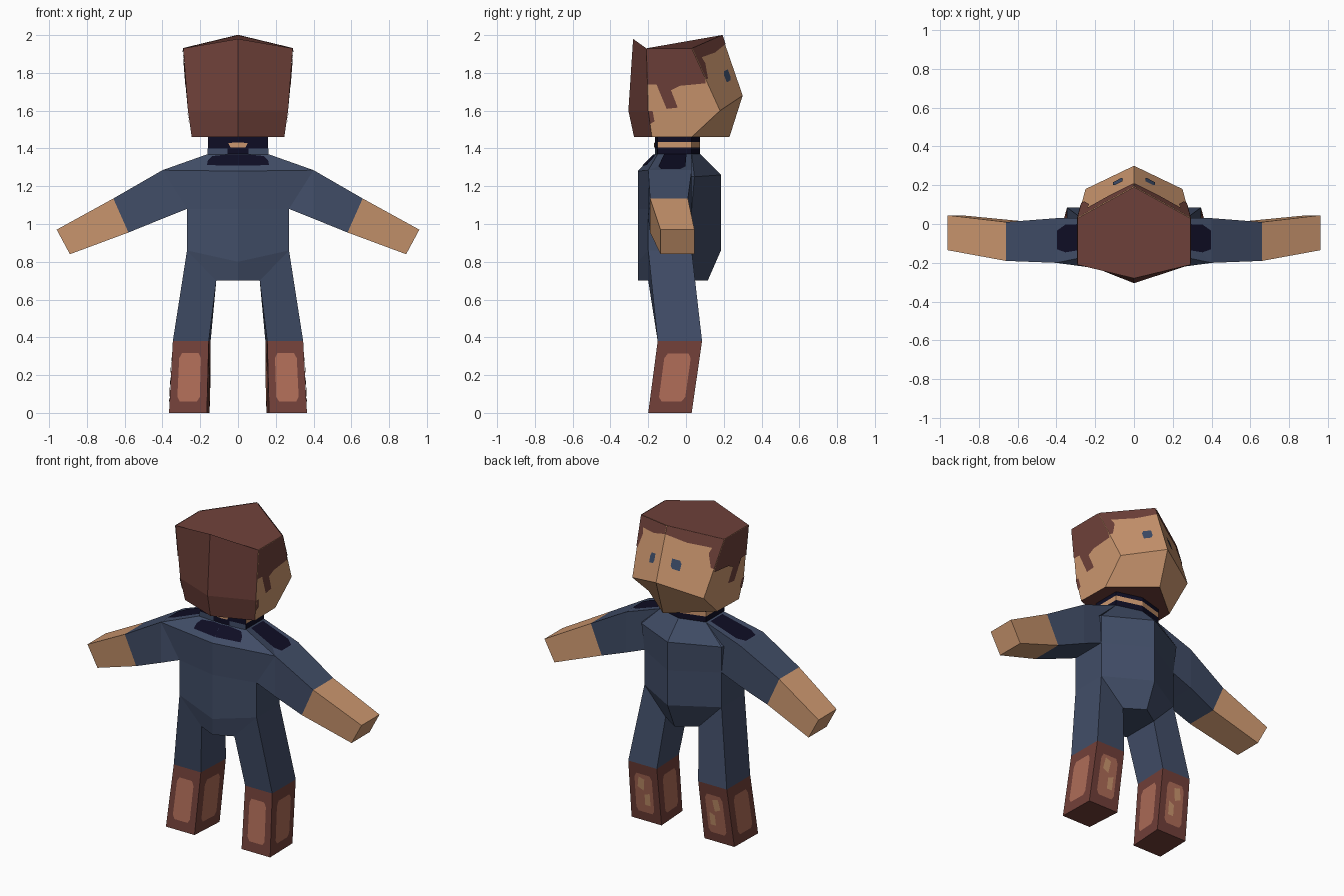
import bpy, bmesh
from mathutils import Vector

if "Cube" in bpy.data.objects:
    bpy.data.objects.remove(bpy.data.objects["Cube"])


def mat(name, *rgb):
    m = bpy.data.materials.new(name)
    lin = [(c / 255 / 12.92) if c < 11 else ((c / 255 + 0.055) / 1.055) ** 2.4 for c in rgb]
    m.diffuse_color = (*lin, 1)
    m.use_nodes = True
    m.node_tree.nodes["Principled BSDF"].inputs["Base Color"].default_value = m.diffuse_color
    return m


SKIN = mat("skin", 204, 151, 111)
HAIR = mat("brown hair", 111, 65, 58)
SUIT = mat("blue cloth", 65, 77, 103)
BOOT = mat("brown leather", 114, 64, 57)
PANEL = mat("light leather", 174, 108, 87)
DARK = mat("dark navy", 14, 13, 36)
EYE = mat("blue eye", 60, 76, 104)


def finish(name, bm, mats, mirror):
    me = bpy.data.meshes.new(name)
    bm.to_mesh(me)
    bm.free()
    ob = bpy.data.objects.new(name, me)
    bpy.context.collection.objects.link(ob)
    for m in mats:
        me.materials.append(m)
    if mirror:
        ob.modifiers.new("mirror", "MIRROR").use_mirror_merge = False
    return ob


def loft(name, rings, mats, caps=(True, True), rule=None, mirror=False):
    """Skin equal-length rings; rule(band, segment) picks the material index."""
    bm = bmesh.new()
    vs = [[bm.verts.new(p) for p in r] for r in rings]
    n = len(rings[0])
    for b in range(len(rings) - 1):
        for s in range(n):
            t = (s + 1) % n
            f = bm.faces.new((vs[b][s], vs[b][t], vs[b + 1][t], vs[b + 1][s]))
            f.material_index = rule(b, s) if rule else 0
    for on, ring in zip(caps, (vs[0], vs[-1])):
        if on:
            bm.faces.new(ring)
    bmesh.ops.recalc_face_normals(bm, faces=bm.faces)
    return finish(name, bm, mats, mirror)


def plate(name, quad, uv, m, lift=0.004):
    """Thin mirrored patch on a quad (counter-clockwise seen from outside)."""
    a, b, c, d = (Vector(p) for p in quad)
    nrm = (c - a).cross(d - b).normalized() * lift
    bm = bmesh.new()
    bm.faces.new([bm.verts.new(a.lerp(b, u).lerp(d.lerp(c, u), v) + nrm) for u, v in uv])
    return finish(name, bm, [m], True)


def hexa(back, back_corner, front_corner, front):
    """Six-sided ring from its right half; back and front are (y, z)."""
    flip = lambda p: (-p[0], p[1], p[2])
    return [(0, *back), back_corner, front_corner, (0, *front),
            flip(front_corner), flip(back_corner)]


# Head: hair on the top and back, skin elsewhere
crown = hexa((-.28, 1.98), (.29, -.21, 1.93), (.29, .03, 1.93), (.19, 2.0))
cheek = hexa((-.305, 1.6), (.265, -.2, 1.6), (.25, .18, 1.6), (.30, 1.68))
jaw = hexa((-.275, 1.46), (.245, -.18, 1.46), (.24, .03, 1.46), (.23, 1.46))
loft("head", [jaw, cheek, crown], [HAIR, SKIN],
     rule=lambda b, s: 0 if s in (0, 5) else 1)

# Hairline and eyes
side = (cheek[1], cheek[2], crown[2], crown[1])
face = (cheek[2], cheek[3], crown[3], crown[2])
jaw_side = (jaw[1], jaw[2], cheek[2], cheek[1])
plate("side_hair", side, [(0, 1), (0, .42), (.15, .42), (.26, .03), (.42, .05), (.37, .33),
                          (.53, .4), (.97, .44), (1, .55), (1, 1)], HAIR)
plate("fringe", face, [(0, 1), (0, .5), (.06, .5), (.18, .72), (.15, .82), (.6, .8),
                       (1, .85), (1, 1)], HAIR)
plate("nape_hair", jaw_side, [(0, .5), (.08, .6), (.06, 1), (0, 1)], HAIR)
plate("eye", face, [(.6, .31), (.75, .31), (.79, .36), (.79, .48), (.64, .48), (.6, .43)], EYE)


# Neck with a skin band between dark bands
def neck_ring(z):
    return hexa((-.165, z), (.16, -.15, z), (.16, .03, z), (.075, z))


neck = [neck_ring(z) for z in (1.36, 1.405, 1.435, 1.47)]
loft("neck", neck, [DARK, SKIN], caps=(False, False),
     rule=lambda b, s: 1 if b == 1 and s not in (0, 5) else 0)
plate("neck_gap", (neck[1][0], neck[1][1], neck[2][1], neck[2][0]),
      [(0, 0), (.25, 0), (.32, .8), (0, .9)], SKIN)
plate("collar_band", (neck[0][0], neck[0][1], neck[1][1], neck[1][0]),
      [(.35, .2), (1, .2), (1, .9), (.35, .9)], SUIT)

# Torso
collar = hexa((-.165, 1.37), (.16, -.15, 1.37), (.16, .03, 1.37), (.075, 1.37))
shoulder = hexa((-.255, 1.28), (.4, -.2, 1.285), (.28, .045, 1.25), (.185, 1.26))
chest = hexa((-.255, 1.08), (.27, -.2, 1.08), (.27, .03, 1.08), (.185, 1.08))
waist = hexa((-.255, .80), (.27, -.2, .86), (.27, .03, .86), (.185, .86))
crotch = hexa((-.255, .70), (.115, -.2, .70), (.115, .04, .70), (.115, .70))
loft("torso", [crotch, waist, chest, shoulder, collar], [SUIT])
plate("back_collar_patch", (shoulder[0], shoulder[1], collar[1], collar[0]),
      [(0, .3), (.5, .3), (.62, .6), (.7, .85), (.3, .95), (0, .95)], DARK)


# Arms and hands: rings of top back, top front, bottom front, bottom back
def arm_ring(top, low, top_y, low_y):
    return [(top[0], top_y[0], top[1]), (top[0], top_y[1], top[1]),
            (low[0], low_y[1], low[1]), (low[0], low_y[0], low[1])]


root = arm_ring((.16, 1.37), (.27, 1.08), (-.15, .03), (-.2, .03))
upper = arm_ring((.4, 1.285), (.4, 1.028), (-.2, .03), (-.2, .03))
cuff = arm_ring((.66, 1.135), (.58, .955), (-.19, .01), (-.19, .015))
tip = arm_ring((.96, .97), (.89, .84), (-.135, .045), (-.135, .045))
loft("arm", [root, upper, cuff], [SUIT], caps=(False, False), mirror=True)
loft("hand", [cuff, tip], [SKIN], caps=(False, True), mirror=True)
plate("shoulder_patch", (root[0], upper[0], upper[1], root[1]),
      [(.05, .2), (.8, .2), (.98, .3), (.98, .72), (.8, .85), (.05, .85)], DARK)

# Legs and boots: rings of outer back, outer front, inner front, inner back
hip = [(.27, -.2, .86), (.27, .03, .86), (.115, .04, .70), (.115, -.2, .70)]
shin = [(.345, -.15, .38), (.345, .085, .38), (.145, .085, .38), (.155, -.15, .38)]
sole = [(.365, -.2, 0), (.36, .03, 0), (.15, .03, 0), (.165, -.2, 0)]
loft("leg", [shin, hip], [SUIT], caps=(False, False), mirror=True)
loft("boot", [sole, shin], [BOOT], caps=(True, False), mirror=True)

# Light rounded panel on each boot side, with worn spots on the +y side
for i, part in enumerate(("outer", "front", "inner", "back")):
    j = (i + 1) % 4
    q = (sole[i], sole[j], shin[j], shin[i])
    plate(part + "_boot_panel", q, [(.2, .22), (.27, .16), (.73, .16), (.8, .22),
                                    (.8, .76), (.73, .83), (.27, .83), (.2, .76)], PANEL)
    if part == "front":
        plate("worn_spot_upper", q, [(.3, .6), (.5, .55), (.55, .75), (.35, .78)], SKIN, .007)
        plate("worn_spot_lower", q, [(.52, .3), (.7, .3), (.7, .52), (.52, .48)], SKIN, .007)
